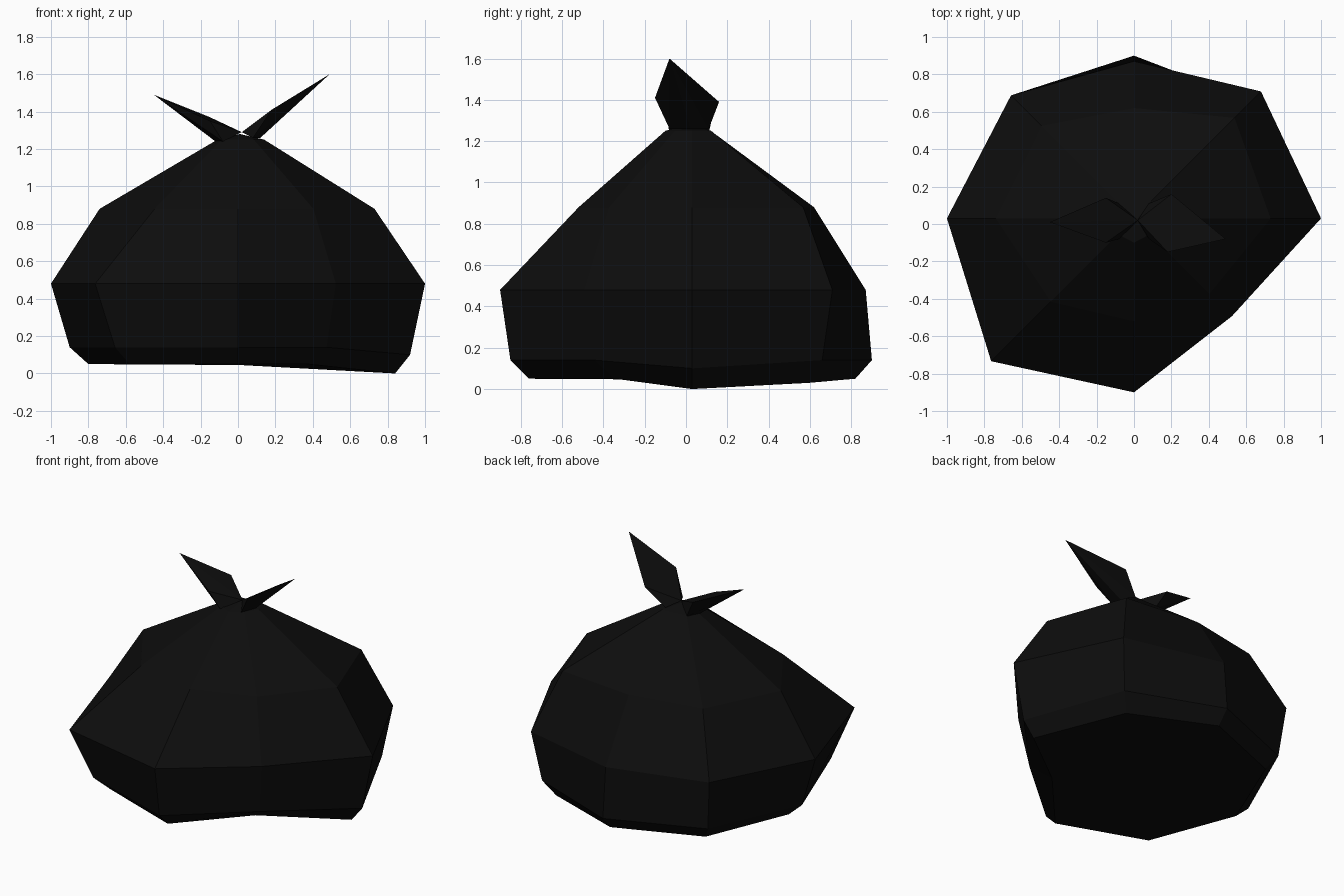
import bpy, bmesh
from math import sin, cos, pi

cube = bpy.data.objects.get("Cube")
if cube:
    bpy.data.objects.remove(cube)

# One flat near-black plastic
plastic = bpy.data.materials.new("black_plastic")
plastic.use_nodes = True
colour = (0.004, 0.004, 0.004, 1)
plastic.diffuse_color = colour
plastic.node_tree.nodes["Principled BSDF"].inputs["Base Color"].default_value = colour

SIDES = 8
CENTRE_Y = 0.03


def finish(bm, name):
    bmesh.ops.recalc_face_normals(bm, faces=bm.faces)
    mesh = bpy.data.meshes.new(name)
    bm.to_mesh(mesh)
    bm.free()
    mesh.materials.append(plastic)
    obj = bpy.data.objects.new(name, mesh)
    bpy.context.collection.objects.link(obj)
    return obj


# Bag body: stacked eight-sided rings, radii counter-clockwise from the +x side
rings = [
    (0.05, (0.84, 0.80, 0.79, 0.80, 0.80, 0.82, 0.79, 0.53)),
    (0.14, (0.92, 0.89, 0.87, 0.88, 0.90, 0.93, 0.88, 0.67)),
    (0.48, (1.00, 0.96, 0.84, 0.93, 1.00, 1.08, 0.93, 0.74)),
    (0.88, (0.73, 0.76, 0.59, 0.70, 0.74, 0.63, 0.55, 0.57)),
    (1.25, (0.14, 0.13, 0.09, 0.12, 0.11, 0.12, 0.13, 0.12)),
]
bm = bmesh.new()
loops = []
for z, radii in rings:
    loop = []
    for k, r in enumerate(radii):
        a = k * 2 * pi / SIDES
        loop.append(bm.verts.new((r * cos(a), CENTRE_Y + r * sin(a), z)))
    loops.append(loop)

# The base sags on the +x side
loops[0][0].co.z = 0
loops[0][1].co.z = 0.03
loops[1][0].co.z = 0.10

for low, high in zip(loops, loops[1:]):
    for k in range(SIDES):
        n = (k + 1) % SIDES
        bm.faces.new((low[k], low[n], high[n], high[k]))

# Base and gathered neck close to a centre point
for loop, z in ((loops[0], 0.045), (loops[-1], 1.28)):
    hub = bm.verts.new((0.01, 0.02, z))
    for k in range(SIDES):
        bm.faces.new((loop[k], loop[(k + 1) % SIDES], hub))
finish(bm, "bag_body")


# Tied ends: folded kite-shaped flaps rising from the neck
def knot_flap(name, side, tip, front, back, root_z):
    bm = bmesh.new()
    new = lambda p: bm.verts.new(p)
    hub = new((0.02, 0.02, 1.29))
    root = new((side * 0.12, 0.02, root_z))
    neck_f = new((side * 0.08, -0.08, root_z))
    neck_b = new((side * 0.08, 0.11, root_z))
    t, f, b = new(tip), new(front), new(back)
    for face in ((hub, f, t), (hub, t, b), (neck_f, t, f), (neck_b, b, t),
                 (root, t, neck_f), (root, neck_b, t),
                 (hub, neck_f, f), (hub, b, neck_b),
                 (hub, root, neck_f), (hub, neck_b, root)):
        bm.faces.new(face)
    finish(bm, name)


knot_flap("left_knot_flap", 1, (0.49, -0.08, 1.60), (0.18, -0.15, 1.41),
          (0.20, 0.16, 1.39), 1.26)
knot_flap("right_knot_flap", -1, (-0.45, 0.01, 1.49), (-0.15, -0.10, 1.35),
          (-0.15, 0.14, 1.37), 1.24)
